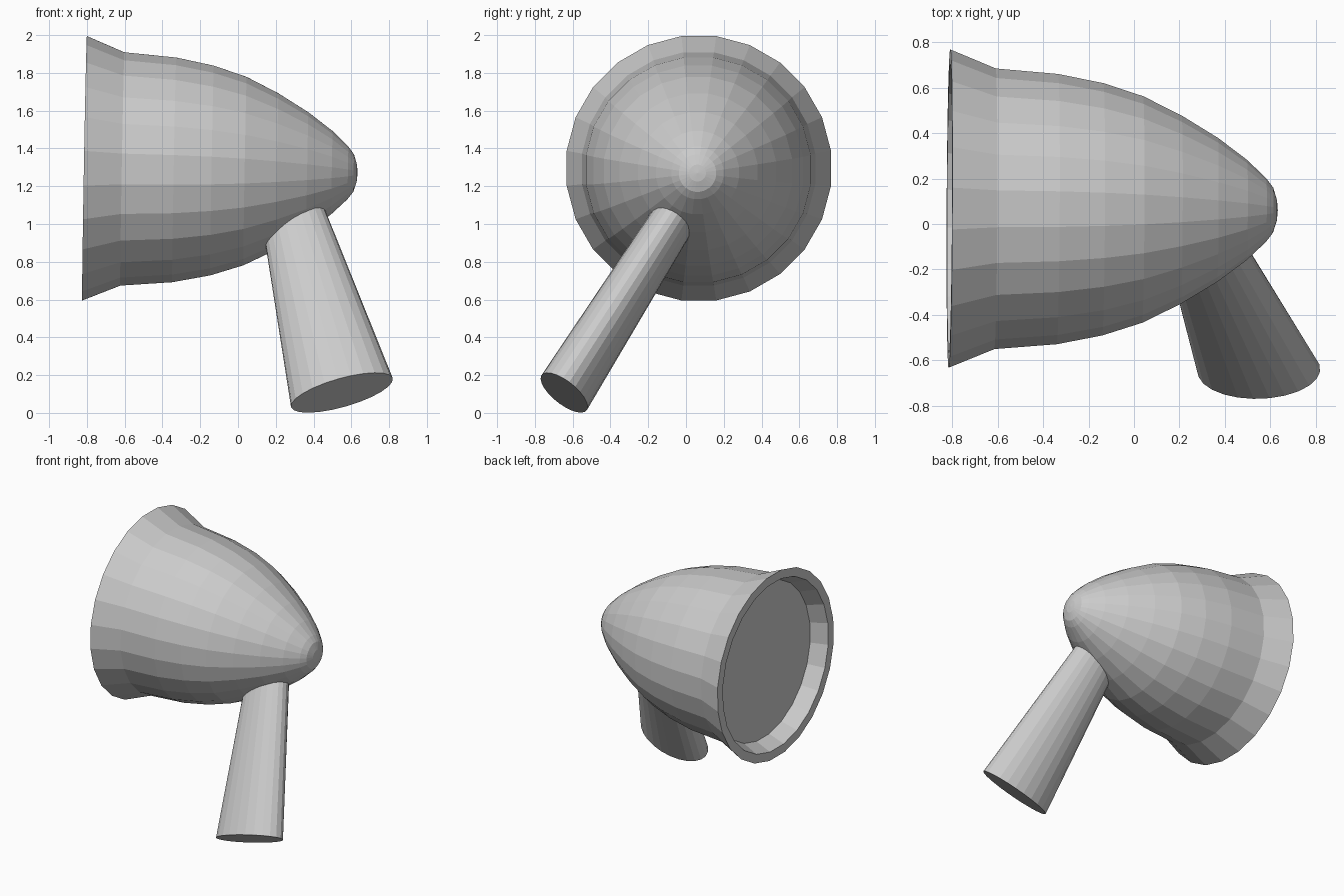
import bpy, bmesh
from math import cos, sin, pi
from mathutils import Vector

if "Cube" in bpy.data.objects:
    bpy.data.objects.remove(bpy.data.objects["Cube"])


def loft(name, sections, sides, phase=0.0):
    """Skin elliptical sections (centre, u, v); zero-size sections become points."""
    bm = bmesh.new()
    rings = []
    for c, u, v in sections:
        if u.length < 1e-6:
            rings.append([bm.verts.new(c)])
        else:
            rings.append([bm.verts.new(c + u * cos(phase + 2 * pi * i / sides)
                                       + v * sin(phase + 2 * pi * i / sides))
                          for i in range(sides)])
    for a, b in zip(rings, rings[1:]):
        for i in range(sides):
            j = (i + 1) % sides
            if len(a) == 1:
                bm.faces.new((a[0], b[j], b[i]))
            elif len(b) == 1:
                bm.faces.new((a[i], a[j], b[0]))
            else:
                bm.faces.new((a[i], a[j], b[j], b[i]))
    for end in (rings[0], rings[-1]):
        if len(end) > 1:
            bm.faces.new(end)
    bmesh.ops.recalc_face_normals(bm, faces=bm.faces)
    mesh = bpy.data.meshes.new(name)
    bm.to_mesh(mesh)
    bm.free()
    obj = bpy.data.objects.new(name, mesh)
    bpy.context.collection.objects.link(obj)
    return obj


# Bell-shaped shell: (distance along axis, radius), recessed disc first, nose last
profile = [(0.12, 0.59), (0, 0.64), (0, 0.706), (0.2, 0.623), (0.475, 0.60),
           (0.675, 0.56), (0.85, 0.503), (1.02, 0.418), (1.18, 0.32),
           (1.31, 0.222), (1.395, 0.14), (1.425, 0.10), (1.442, 0.045), (1.446, 0)]
rim = Vector((-0.8125, 0.068, 1.295))
axis = Vector((1, -0.005, -0.0177)).normalized()
side = Vector((0, 1, 0))
up = axis.cross(side).normalized()
side = up.cross(axis)
loft("bell_shell", [(rim + axis * d, side * r, up * r) for d, r in profile],
     24, pi / 24)

# Tapered oval handle, running up into the shell
foot = Vector((0.55, -0.645, 0.107))
lean = Vector((-0.227, 0.519, 0.824)).normalized()
wide = Vector((0.961, -0.018, 0.276))
wide = (wide - lean * wide.dot(lean)).normalized()
thin = lean.cross(wide)
loft("handle", [(foot + lean * s, wide * a, thin * b)
                for s, a, b in [(0, 0.28, 0.146), (1.18, 0.165, 0.116)]], 24)
